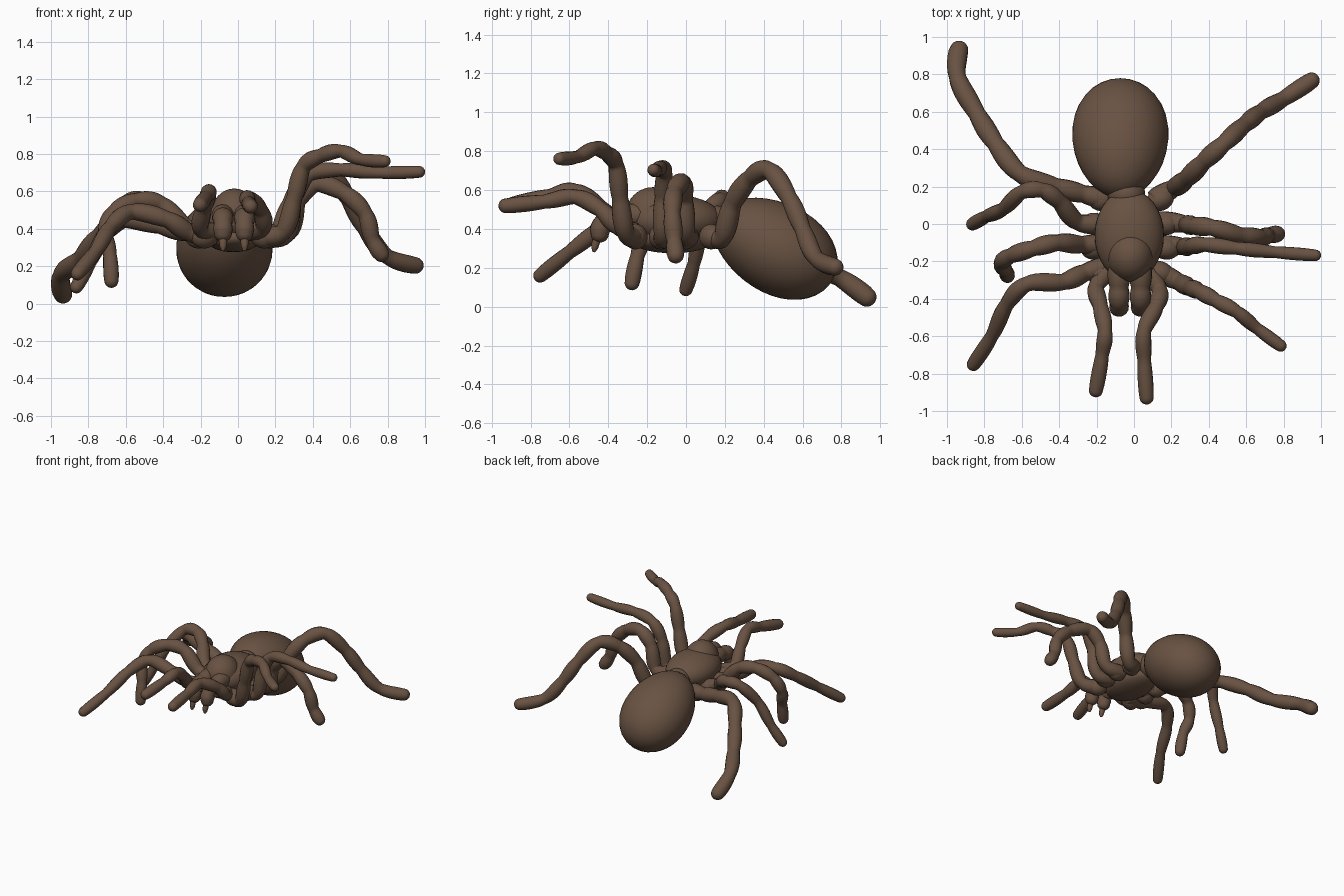
import bpy
import bmesh
import math
from mathutils import Vector, Matrix

old = bpy.data.objects.get("Cube")
if old:
    bpy.data.objects.remove(old, do_unlink=True)

# One flat brown for the whole animal
brown = bpy.data.materials.new("earth brown")
brown.use_nodes = True
colour = (.14, .085, .055, 1)
brown.diffuse_color = colour
shader = brown.node_tree.nodes["Principled BSDF"]
shader.inputs["Base Color"].default_value = colour
shader.inputs["Roughness"].default_value = .8


def finish(name, bm):
    """Turn a bmesh into a smooth shaded brown object."""
    bmesh.ops.recalc_face_normals(bm, faces=bm.faces)
    for face in bm.faces:
        face.smooth = True
    mesh = bpy.data.meshes.new(name)
    bm.to_mesh(mesh)
    bm.free()
    mesh.materials.append(brown)
    obj = bpy.data.objects.new(name, mesh)
    bpy.context.collection.objects.link(obj)
    return obj


def blob(name, centre, size, pitch=0, yaw=0, taper=0):
    """Ellipsoid; taper widens it towards its rear end."""
    bm = bmesh.new()
    bmesh.ops.create_uvsphere(bm, u_segments=32, v_segments=20, radius=1)
    for v in bm.verts:
        widen = 1 + taper * v.co.y
        v.co = Vector((v.co.x * size[0] * widen, v.co.y * size[1], v.co.z * size[2] * widen))
    turn = Matrix.Rotation(math.radians(yaw), 4, 'Z') @ Matrix.Rotation(math.radians(pitch), 4, 'X')
    bm.transform(Matrix.Translation(centre) @ turn)
    return finish(name, bm)


def spline_point(points, i, t):
    """Catmull-Rom position on segment i."""
    last = len(points) - 1
    a, b, c, d = (points[min(max(k, 0), last)] for k in range(i - 1, i + 3))
    return b + t * ((c - a) + t * ((2 * a - 5 * b + 4 * c - d) + t * (3 * b - a - 3 * c + d))) / 2


def limb(name, start_radius, end_radius, *coords, steps=8, sides=14):
    """Jointed tube whose segments swell between pinched joints, with a rounded tip."""
    points = [Vector(c) for c in coords]
    segments = len(points) - 1
    path = []
    for i in range(segments):
        for s in range(steps):
            t = s / steps
            along = (i + t) / segments
            radius = start_radius + (end_radius - start_radius) * along
            path.append((spline_point(points, i, t), radius * (.9 + .16 * math.sin(math.pi * t))))

    # Round off the far end along its final direction
    tip = points[-1]
    heading = (tip - path[-1][0]).normalized()
    base = tip - heading * end_radius
    while (path[-1][0] - base).dot(heading) > -end_radius / 4:
        path.pop()
    for s in range(6):
        angle = s / 6 * math.pi / 2
        path.append((base + heading * end_radius * math.sin(angle),
                     end_radius * math.cos(angle)))

    # Sweep a ring along the path without twisting
    bm = bmesh.new()
    rings = []
    direction = (path[1][0] - path[0][0]).normalized()
    side = direction.orthogonal().normalized()
    for k, (place, radius) in enumerate(path):
        before = path[max(k - 1, 0)][0]
        after = path[min(k + 1, len(path) - 1)][0]
        tangent = (after - before).normalized()
        side = direction.rotation_difference(tangent) @ side
        direction = tangent
        other = direction.cross(side)
        ring = []
        for j in range(sides):
            angle = math.tau * j / sides
            ring.append(bm.verts.new(place + radius * (side * math.cos(angle) + other * math.sin(angle))))
        rings.append(ring)
    for lower, upper in zip(rings, rings[1:]):
        for j in range(sides):
            k = (j + 1) % sides
            bm.faces.new((lower[j], lower[k], upper[k], upper[j]))
    bm.faces.new(rings[0])
    bm.faces.new(rings[-1])
    return finish(name, bm)


# Body
blob("abdomen", (-.073, .455, .307), (.257, .345, .232), pitch=-29, taper=.09)
blob("waist", (-.04, .16, .42), (.1, .09, .1))
blob("carapace", (-.025, -.06, .445), (.185, .245, .13))
blob("head", (-.02, -.17, .475), (.125, .14, .14))
blob("sternum", (-.025, -.07, .35), (.15, .22, .075))

# Jaws and fangs
for label, x in (("right", -.08), ("left", .035)):
    limb(label + "_jaw", .06, .048,
         (x, -.22, .47), (x, -.34, .465), (x, -.43, .43), (x, -.45, .33))
    limb(label + "_fang", .035, .012, (x, -.43, .38), (x, -.46, .34), (x, -.475, .28))

# Coxae where the legs meet the body
for row in range(4):
    y = .13 - .13 * row
    reach = .16 if row in (0, 3) else .19
    for sign, label in ((-1, "right"), (1, "left")):
        blob(f"{label}_coxa_{row + 1}", (-.02 + sign * reach, y, .36), (.075, .06, .065),
             yaw=sign * (20 - 14 * row))

# Left legs, rear to front
limb("left_rear_leg", .054, .044,
     (.1, .13, .37), (.21, .19, .36), (.28, .24, .53), (.37, .33, .66), (.48, .43, .7),
     (.59, .53, .56), (.68, .6, .4), (.8, .67, .25), (.985, .79, .195))
limb("left_third_leg", .052, .043,
     (.12, .02, .36), (.27, 0, .38), (.32, -.01, .55), (.42, -.02, .64), (.57, -.06, .59),
     (.68, -.07, .48), (.72, -.06, .34), (.79, -.05, .23))
limb("left_second_leg", .053, .031,
     (.12, -.11, .36), (.26, -.12, .37), (.3, -.12, .56), (.38, -.11, .69),
     (.55, -.13, .715), (.75, -.15, .7), (1, -.17, .705))
limb("left_front_leg", .053, .032,
     (.1, -.24, .36), (.24, -.31, .38), (.3, -.34, .56), (.35, -.36, .73),
     (.44, -.41, .79), (.55, -.47, .815), (.66, -.56, .77), (.81, -.67, .76))

# Right legs, rear to front
limb("right_rear_leg", .053, .05,
     (-.14, .13, .37), (-.27, .16, .38), (-.42, .2, .42), (-.61, .27, .45), (-.74, .43, .36),
     (-.84, .59, .24), (-.945, .79, .15), (-.93, .97, .02))
limb("right_third_leg", .052, .034,
     (-.14, 0, .36), (-.3, .01, .4), (-.4, .12, .5), (-.49, .18, .55), (-.6, .17, .54),
     (-.7, .08, .4), (-.79, .04, .22), (-.88, -.01, .06))
limb("right_second_leg", .053, .038,
     (-.14, -.11, .36), (-.28, -.11, .41), (-.41, -.1, .53), (-.54, -.13, .55),
     (-.66, -.17, .49), (-.71, -.21, .38), (-.685, -.25, .26), (-.675, -.285, .085))
limb("right_front_leg", .055, .036,
     (-.12, -.22, .36), (-.26, -.26, .38), (-.38, -.31, .45), (-.57, -.32, .49),
     (-.68, -.43, .41), (-.76, -.6, .28), (-.875, -.775, .14))

# Feelers beside the jaws
limb("right_feeler", .048, .038,
     (-.1, -.22, .38), (-.2, -.33, .4), (-.18, -.44, .51), (-.155, -.57, .595),
     (-.17, -.7, .57), (-.21, -.925, .52))
limb("left_feeler", .048, .038,
     (.06, -.24, .38), (.135, -.35, .41), (.12, -.44, .5), (.055, -.57, .565),
     (.055, -.73, .54), (.07, -.965, .515))
